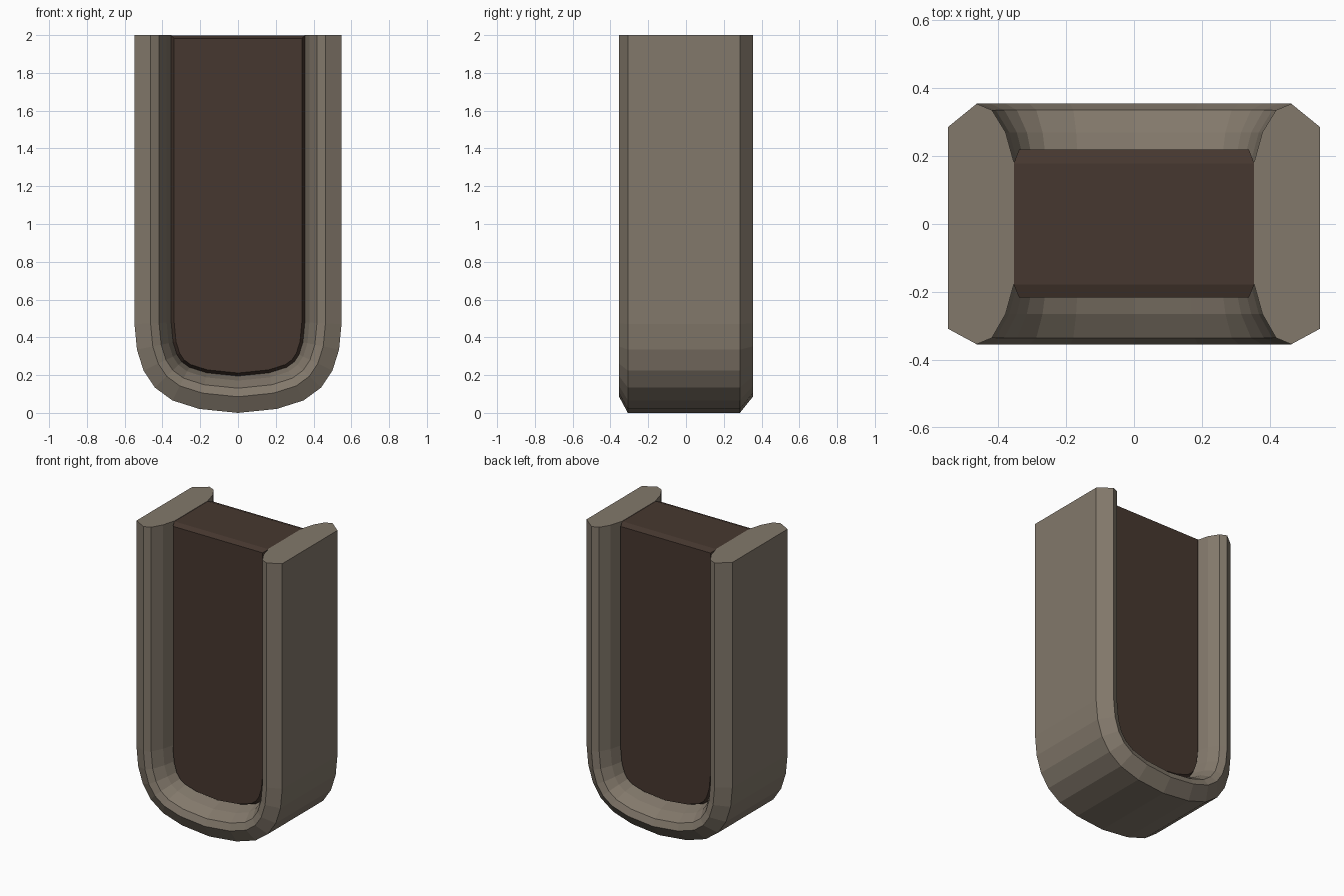
import bpy, bmesh
from mathutils import Vector

if "Cube" in bpy.data.objects:
    bpy.data.objects.remove(bpy.data.objects["Cube"])


def material(name, rgb):
    m = bpy.data.materials.new(name)
    m.diffuse_color = (*rgb, 1)
    m.use_nodes = True
    m.node_tree.nodes["Principled BSDF"].inputs["Base Color"].default_value = m.diffuse_color
    return m


def finish(bm, name, mat):
    bmesh.ops.recalc_face_normals(bm, faces=bm.faces)
    me = bpy.data.meshes.new(name)
    bm.to_mesh(me)
    bm.free()
    ob = bpy.data.objects.new(name, me)
    ob.data.materials.append(mat)
    bpy.context.collection.objects.link(ob)
    return ob


# U-shaped outline in x/z, mirrored about x = 0
half = [(0.548, 2.0), (0.548, 0.47), (0.535, 0.335), (0.5, 0.224), (0.44, 0.134),
        (0.347, 0.066), (0.205, 0.021)]
outline = [Vector(p) for p in half + [(0, 0)] + [(-x, z) for x, z in reversed(half)]]


def inset(d):
    """Outline moved inwards by d with mitred corners."""
    pts = []
    for i, p in enumerate(outline):
        normals = []
        for a, b in ((i - 1, i), (i, i + 1)):
            if a >= 0 and b < len(outline):
                t = (outline[b] - outline[a]).normalized()
                normals.append(Vector((t.y, -t.x)))
        n = sum(normals, Vector((0, 0))).normalized()
        pts.append(p + n * (d / n.dot(normals[0])))
    return pts


def bridge(bm, a, b):
    for i in range(len(a)):
        j = (i + 1) % len(a)
        bm.faces.new((a[i], a[j], b[j], b[i]))


stone = material("grey brown stone", (0.225, 0.189, 0.147))
dark = material("dark brown", (0.062, 0.039, 0.029))

# Frame: chamfered, hollowed section (inset, y) swept along the U
section = [(0, -0.308), (0.085, -0.354), (0.13, -0.335), (0.17, -0.265), (0.195, -0.175),
           (0.195, 0.18), (0.17, 0.27), (0.13, 0.335), (0.085, 0.354), (0, 0.285)]
bm = bmesh.new()
rails = [[bm.verts.new((p.x, y, p.y)) for p in inset(d)] for d, y in section]
rings = list(zip(*rails))
for a, b in zip(rings, rings[1:]):
    bridge(bm, a, b)
bm.faces.new(rings[0])
bm.faces.new(rings[-1])
finish(bm, "frame", stone)

# Panel: bevelled slab filling the U
bm = bmesh.new()
loops = []
for d, y, top in ((0.21, -0.217, 1.983), (0.194, -0.178, 1.997),
                  (0.194, 0.178, 1.997), (0.21, 0.22, 1.983)):
    loops.append([bm.verts.new((p.x, y, min(p.y, top))) for p in inset(d)])
for a, b in zip(loops, loops[1:]):
    bridge(bm, a, b)
bm.faces.new(loops[0])
bm.faces.new(loops[-1])
finish(bm, "inner_panel", dark)
